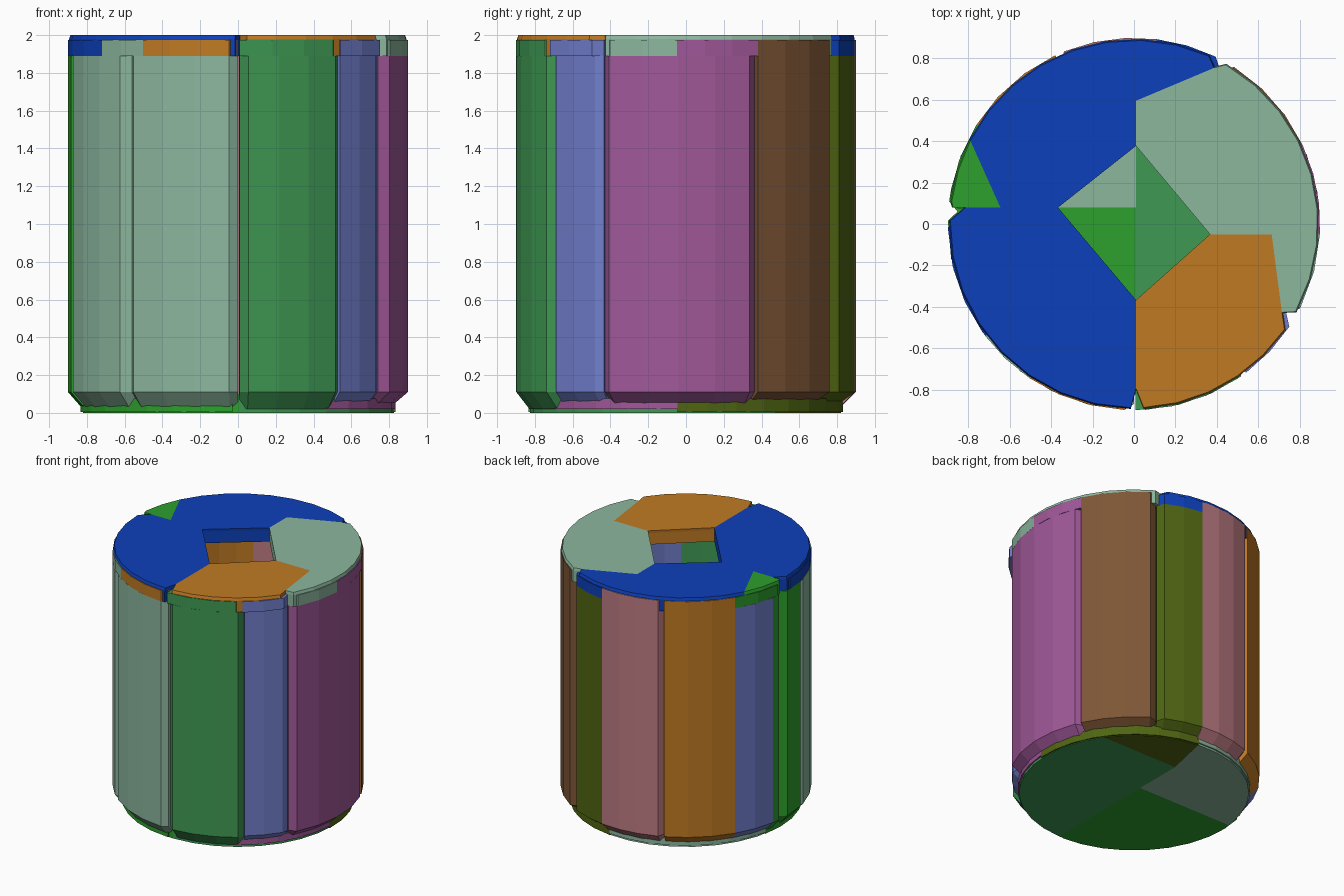
import bpy, bmesh, math

cube = bpy.data.objects.get("Cube")
if cube:
    bpy.data.objects.remove(cube, do_unlink=True)


def linear(c):
    c /= 255
    return c / 12.92 if c <= 0.04045 else ((c + 0.055) / 1.055) ** 2.4


PALETTE = {
    "blue": (13, 64, 187), "pale_green": (140, 183, 158), "orange": (192, 122, 35),
    "bright_green": (45, 160, 45), "mid_green": (62, 152, 83), "periwinkle": (114, 127, 205),
    "purple": (160, 88, 153), "brown": (126, 86, 54), "olive": (80, 102, 18),
    "pink": (188, 123, 131),
}
MATS = {}
for name, rgb in PALETTE.items():
    col = tuple(linear(c) for c in rgb) + (1.0,)
    m = bpy.data.materials.new(name)
    m.use_nodes = True
    m.diffuse_color = col
    bsdf = m.node_tree.nodes["Principled BSDF"]
    bsdf.inputs["Base Color"].default_value = col
    bsdf.inputs["Roughness"].default_value = 0.7
    MATS[name] = m


def polar(r, deg):
    a = math.radians(deg)
    return (r * math.cos(a), r * math.sin(a))


def arc(r, a0, a1, step=11):
    n = max(1, round(abs(a1 - a0) / step))
    return [polar(r, a0 + (a1 - a0) * i / n) for i in range(n + 1)]


def loft(name, colour, rings):
    """Solid through stacked outlines, each given as (points, z)."""
    bm = bmesh.new()
    loops = [[bm.verts.new((x, y, z)) for x, y in pts] for pts, z in rings]
    n = len(loops[0])
    bm.faces.new(loops[0][::-1])
    bm.faces.new(loops[-1])
    for lo, hi in zip(loops, loops[1:]):
        for i in range(n):
            j = (i + 1) % n
            bm.faces.new((lo[i], lo[j], hi[j], hi[i]))
    bmesh.ops.recalc_face_normals(bm, faces=bm.faces)
    mesh = bpy.data.meshes.new(name)
    bm.to_mesh(mesh)
    bm.free()
    mesh.materials.append(MATS[colour])
    ob = bpy.data.objects.new(name, mesh)
    bpy.context.collection.objects.link(ob)
    return ob


def sector(a0, a1, r, inner, cut0=0.0, cut1=0.0):
    """Ring sector whose ends may be chamfered by cut0 and cut1."""
    pts = []
    if cut0:
        pts.append(polar(r - cut0, a0))
    pts += arc(r, a0 + (3 if cut0 else 0), a1 - (3 if cut1 else 0))
    if cut1:
        pts.append(polar(r - cut1, a1))
    return pts + arc(inner, a1, a0)


R, INNER, CUT = 0.90, 0.65, 0.045

# Wall staves: name, colour, start, end, radius, start chamfer, end chamfer, foot height
STAVES = [
    ("front_stave", "mid_green", -89.5, -52, R, CUT, CUT, 0.02),
    ("front_right_stave", "periwinkle", -52, -30.5, 0.875, 0, 0.02, 0.03),
    ("right_stave", "purple", -30, 25, R, CUT, CUT, 0.05),
    ("back_right_stave", "brown", 25, 60.5, R, 0, CUT, 0.07),
    ("back_stave", "olive", 61, 83, R, CUT, 0, 0.06),
    ("back_left_stave", "pink", 83, 115, R, 0, CUT, 0.04),
    ("left_back_stave", "orange", 115, 148, R, 0, 0, 0.04),
    ("left_stave", "periwinkle", 148, 169, R, 0, 0, 0.04),
    ("left_narrow_stave", "bright_green", 169, 176, R, 0, CUT, 0.03),
    ("left_front_narrow_stave", "bright_green", 176, 191, R, CUT, 0, 0.03),
    ("left_front_stave", "pale_green", 191, 229, R, CUT, CUT, 0.03),
    ("front_left_stave", "pale_green", 229, 270, R, CUT, 0.03, 0.03),
]
for name, colour, a0, a1, r, c0, c1, foot in STAVES:
    low = sector(a0, a1, r - 0.07, INNER, c0, c1)
    out = sector(a0, a1, r, INNER, c0, c1)
    loft(name, colour, [(low, foot), (out, 0.11), (out, 1.89)])

# Rim band above the staves
RIM = [
    ("mid_green", -89.5, -53, 0, CUT), ("periwinkle", -53, -30.5, 0, CUT),
    ("pale_green", -29.5, -3, CUT, 0), ("purple", -3, 25, 0, 0),
    ("brown", 25, 60.5, 0, CUT), ("blue", 61, 83, CUT, 0),
    ("pink", 83, 115, 0, CUT), ("orange", 115, 148, 0, 0),
    ("bright_green", 148, 175, 0, CUT), ("blue", 178, 217, CUT, 0),
    ("pale_green", 217, 236, 0, 0), ("orange", 236, 270, 0, CUT),
]
for i, (colour, a0, a1, c0, c1) in enumerate(RIM):
    pts = sector(a0, a1, R, 0.8, c0, c1)
    loft(f"rim_band_{i + 1}", colour, [(pts, 1.89), (pts, 1.975)])

# Lid plates around the diamond opening
TOP_R = 0.894
LID = [
    ("lid_blue", "blue",
     [(0.01, -0.37), (0.01, -0.80)] + arc(TOP_R, 269, 179) +
     [(-0.82, 0.08), (-0.65, 0.08)] + arc(TOP_R, 153, 66) +
     [(0.39, 0.76), (0.01, 0.60), (0.01, 0.38), (-0.37, 0.08)]),
    ("lid_green", "bright_green", [(-0.65, 0.08), (-0.88, 0.08)] + arc(TOP_R, 173, 153)[::1]),
    ("lid_pale", "pale_green",
     [(0.01, 0.38), (0.01, 0.60), (0.39, 0.76)] + arc(TOP_R, 60, -28.5) +
     [(0.72, -0.43), (0.67, -0.05), (0.37, -0.05)]),
    ("lid_orange", "orange",
     [(0.37, -0.05), (0.67, -0.05), (0.72, -0.43)] + arc(TOP_R, -35, -87) +
     [(0.01, -0.80), (0.01, -0.37)]),
]
for name, colour, pts in LID:
    loft(name, colour, [(pts, 1.89), (pts, 1.98), ([(x * 0.993, y * 0.993) for x, y in pts], 2.0)])

# Floor plates
FR = 0.825
h = math.degrees(math.asin(0.47 / FR))
s = math.degrees(math.asin(0.08 / FR))
FLOOR = [
    ("floor_mid", "mid_green", arc(FR, -89.3, h) + [(0.01, 0.47)]),
    ("floor_olive", "olive", [(0.01, 0.47)] + arc(FR, h, 84)),
    ("floor_pale", "pale_green", [(0.01, 0.08), (0.01, 0.47)] + arc(FR, 84, 180 - s)),
    ("floor_bright", "bright_green", [(0.01, 0.08)] + arc(FR, 180 - s, 270.7)),
]
for name, colour, pts in FLOOR:
    loft(name, colour, [(pts, 0.0), (pts, 0.10)])

# Thin skirt between floor and staves
SKIRT = [("purple", -56, -3, 0.02), ("olive", -3, 84, 0.004),
         ("pale_green", 84, 168, 0.015), ("bright_green", 168, 268, 0.004)]
for i, (colour, a0, a1, z) in enumerate(SKIRT):
    pts = sector(a0, a1, 0.835, 0.7)
    loft(f"skirt_{i + 1}", colour, [(pts, z), (pts, 0.075)])
